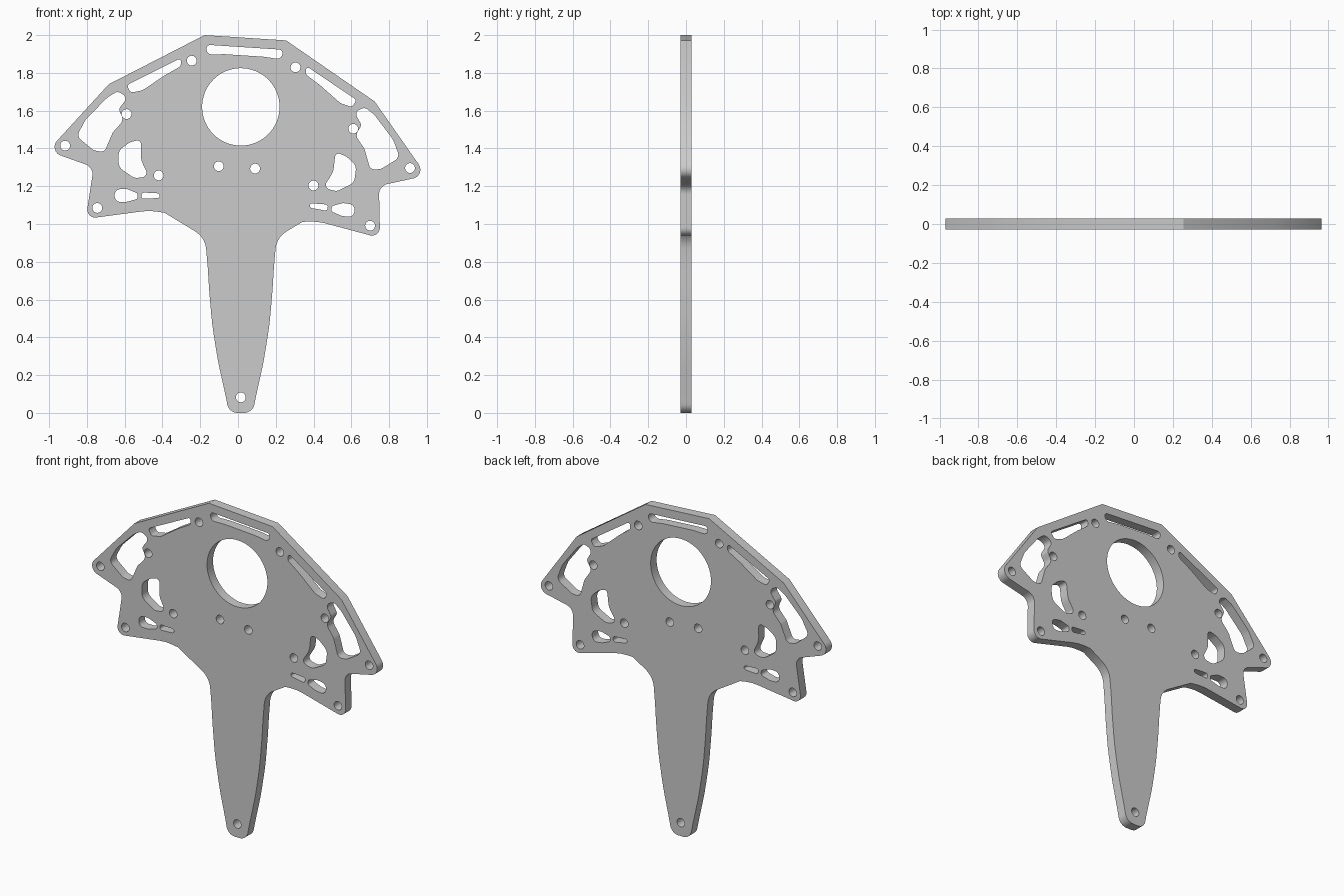
import bpy, bmesh, math
from mathutils import Vector, Matrix

if "Cube" in bpy.data.objects:
    bpy.data.objects.remove(bpy.data.objects["Cube"])

HALF_THICKNESS = 0.029
CENTRE = Vector((0.015, 1.62))
TILT = math.radians(3.72)          # the head's symmetry axis leans to the right
NORMAL = Vector((math.cos(TILT), -math.sin(TILT)))


def mirror_head(pts):
    """Reflect (x, z, radius) points across the tilted head axis, reversed."""
    out = []
    for x, z, r in reversed(pts):
        p = Vector((x, z))
        p -= 2 * (p - CENTRE).dot(NORMAL) * NORMAL
        out.append((p.x, p.y, r))
    return out


def mirror_stem(pts):
    """Reflect across the upright stem axis, reversed."""
    return [(2 * CENTRE.x - x, z, r) for x, z, r in reversed(pts)]


def fillet(pts):
    """Closed polygon of (x, z, radius) corners -> list of rounded points."""
    out = []
    n = len(pts)
    for i, (x, z, r) in enumerate(pts):
        p = Vector((x, z))
        a = Vector(pts[i - 1][:2]) - p
        b = Vector(pts[(i + 1) % n][:2]) - p
        turn = math.pi - a.angle(b)
        if r <= 0 or turn < 0.01:
            out.append(p)
            continue
        t = min(r * math.tan(turn / 2), 0.49 * a.length, 0.49 * b.length)
        r = t / math.tan(turn / 2)
        a.normalize()
        b.normalize()
        c = p + (a + b).normalized() * (r / math.cos(turn / 2))
        start, end = p + a * t - c, p + b * t - c
        sweep = start.angle_signed(end)
        steps = max(2, math.ceil(turn / math.radians(12)))
        for k in range(steps + 1):
            ang = -sweep * k / steps
            out.append(c + Matrix.Rotation(ang, 2) @ start)
    return out


def circle(x, z, r, n):
    return [Vector((x + r * math.cos(2 * math.pi * k / n),
                    z + r * math.sin(2 * math.pi * k / n))) for k in range(n)]


# Outer outline, left half of head and stem
head = [(-.177, 2.0, 0), (-.684, 1.74, 0), (-1.007, 1.387, .048),
        (-.764, 1.30, .055), (-.806, 1.027, .042), (-.468, 1.072, .3),
        (-.388, 1.059, 0)]
stem = [(-.174, .929, .12), (-.160, .77, 1.5), (-.153, .653, 1.5),
        (-.137, .468, 1.5), (-.106, .272, 1.5), (-.066, .092, 1.5),
        (-.048, 0, .074)]
loops = [fillet(head + stem + mirror_stem(stem) + mirror_head(head))]

# Slot along the top edge
top_slot = [(-.169, 1.949, .02), (-.164, 1.897, .03), (-.071, 1.899, .1)]
loops.append(fillet(top_slot + mirror_head(top_slot)))

# Paired windows: upper slot, side window, triangle, wide slot, small slot
windows = [
    [(-.299, 1.88, .015), (-.589, 1.735, .015), (-.568, 1.695, .02),
     (-.505, 1.708, .05), (-.388, 1.787, .2), (-.304, 1.835, .02)],
    [(-.637, 1.703, .03), (-.584, 1.671, .03), (-.632, 1.607, .025),
     (-.605, 1.549, .04), (-.663, 1.485, .05), (-.708, 1.379, .03),
     (-.764, 1.39, .05), (-.854, 1.464, .035), (-.806, 1.554, .1),
     (-.69, 1.671, .1)],
    [(-.513, 1.448, .02), (-.515, 1.342, .1), (-.473, 1.252, .025),
     (-.547, 1.242, .05), (-.632, 1.30, .05), (-.632, 1.39, .05),
     (-.573, 1.432, .05)],
    [(-.653, 1.183, .03), (-.589, 1.186, .05), (-.531, 1.162, .015),
     (-.531, 1.133, .015), (-.589, 1.117, .04), (-.653, 1.117, .03)],
    [(-.51, 1.167, .013), (-.415, 1.162, .012), (-.415, 1.138, .012),
     (-.51, 1.133, .013)],
]
for w in windows:
    loops += [fillet(w), fillet(mirror_head(w))]

# Round holes: large bore, stem hole, paired bolt holes
loops.append(circle(CENTRE.x, CENTRE.y, .205, 64))
loops.append(circle(.015, .082, .026, 24))
bolts = [(-.245, 1.865, .026), (-.59, 1.582, .026), (-.915, 1.415, .026),
         (-.745, 1.085, .026), (-.42, 1.257, .026), (-.102, 1.306, .026)]
for x, z, r in bolts + mirror_head(bolts):
    loops.append(circle(x, z, r, 24))

# Filled flat curve with thickness, stood upright
curve = bpy.data.curves.new("bracket_plate", 'CURVE')
curve.dimensions = '2D'
curve.fill_mode = 'BOTH'
curve.extrude = HALF_THICKNESS
for loop in loops:
    s = curve.splines.new('POLY')
    s.points.add(len(loop) - 1)
    for pt, p in zip(s.points, loop):
        pt.co = (p.x, p.y, 0, 1)
    s.use_cyclic_u = True
plate = bpy.data.objects.new("bracket_plate", curve)
bpy.context.collection.objects.link(plate)
bpy.context.view_layer.objects.active = plate
plate.select_set(True)
bpy.ops.object.convert(target='MESH')
plate = bpy.context.object

bm = bmesh.new()
bm.from_mesh(plate.data)
bmesh.ops.remove_doubles(bm, verts=bm.verts, dist=1e-5)
bm.transform(Matrix.Rotation(math.pi / 2, 4, 'X'))
bmesh.ops.recalc_face_normals(bm, faces=bm.faces)
bm.to_mesh(plate.data)
bm.free()
bpy.ops.object.shade_smooth_by_angle(angle=math.radians(30))
